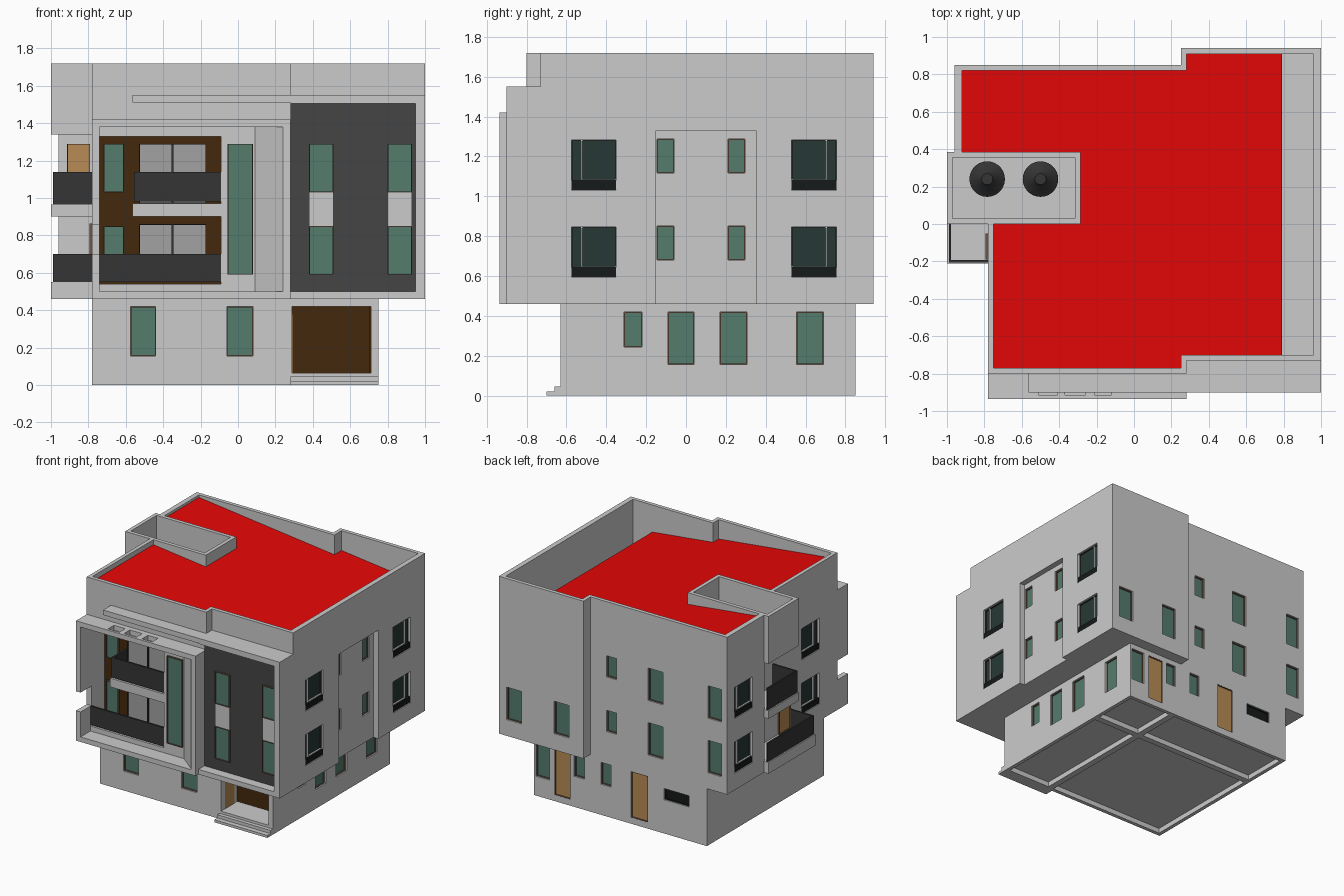
import bpy, bmesh, math

if "Cube" in bpy.data.objects:
    bpy.data.objects.remove(bpy.data.objects["Cube"])

COL = {
    "red": (0.80, 0.002, 0.002), "brown": (0.06, 0.022, 0.004), "tan": (0.48, 0.26, 0.09),
    "dark": (0.035, 0.035, 0.035), "panel": (0.06, 0.06, 0.06), "green": (0.09, 0.20, 0.155),
    "black_glass": (0.02, 0.04, 0.036), "frame": (0.16, 0.09, 0.06), "pane": (0.36, 0.36, 0.36),
    "black": (0.008, 0.010, 0.010),
}
MATS = {}
for key, c in COL.items():
    MATS[key] = bpy.data.materials.new(key)
    MATS[key].diffuse_color = (*c, 1)


def finish(name, bm, col=None):
    bmesh.ops.recalc_face_normals(bm, faces=bm.faces)
    me = bpy.data.meshes.new(name)
    bm.to_mesh(me)
    bm.free()
    ob = bpy.data.objects.new(name, me)
    bpy.context.collection.objects.link(ob)
    if col:
        me.materials.append(MATS[col])
    return ob


def add_prism(bm, pts, z0, z1):
    f = bm.faces.new([bm.verts.new((x, y, z0)) for x, y in pts])
    r = bmesh.ops.extrude_face_region(bm, geom=[f])
    vs = [v for v in r["geom"] if isinstance(v, bmesh.types.BMVert)]
    bmesh.ops.translate(bm, verts=vs, vec=(0, 0, z1 - z0))


def rect(x0, x1, y0, y1):
    return [(x0, y0), (x1, y0), (x1, y1), (x0, y1)]


def prisms(name, items, col=None):
    bm = bmesh.new()
    for pts, z0, z1 in items:
        add_prism(bm, pts, z0, z1)
    return finish(name, bm, col)


def B(x0, x1, y0, y1, z0, z1):
    return (rect(x0, x1, y0, y1), z0, z1)


def cut(ob, items):
    # each cutter group is subtracted, then removed
    cutter = prisms("cutter", items)
    cutter.hide_render = True
    m = ob.modifiers.new("cut", "BOOLEAN")
    m.operation, m.object, m.solver = "DIFFERENCE", cutter, "EXACT"
    m.use_self = True
    bpy.context.view_layer.objects.active = ob
    bpy.ops.object.modifier_apply(modifier="cut")
    bpy.data.objects.remove(cutter)


def on_wall(axis, sign, pos, u0, u1, z0, z1, d0, d1):
    """Box on a wall; d is distance outward from the wall plane."""
    a, b = sorted((pos + sign * d0, pos + sign * d1))
    return B(a, b, u0, u1, z0, z1) if axis == "x" else B(u0, u1, a, b, z0, z1)


def window(holes, axis, sign, pos, u0, u1, z0, z1, glass="green", frame="frame", d=-0.025, kind="window"):
    if holes is not None:
        holes.append(on_wall(axis, sign, pos, u0, u1, z0, z1, d, 0.02))
    w = 0.005
    def part(a, b, c, e, t):
        return on_wall(axis, sign, pos, a, b, c, e, d - 0.002, d + t)
    prisms(kind + "_frame", [part(u0, u0 + w, z0, z1, .014), part(u1 - w, u1, z0, z1, .014),
                             part(u0 + w, u1 - w, z0, z0 + w, .014), part(u0 + w, u1 - w, z1 - w, z1, .014)], frame)
    prisms(kind + "_pane", [part(u0 + w, u1 - w, z0 + w, z1 - w, .005)], glass)


def dark_window(holes, sign, pos, u0, u1, z0, flip):
    z1 = z0 + 0.25
    window(holes, "x", sign, pos, u0, u1, z0, z1, "black_glass", "dark", -0.03)
    m = u1 - 0.052 if flip else u0 + 0.052
    a, b = (u0, m) if flip else (m, u1)
    prisms("window_mullion", [on_wall("x", sign, pos, m - .004, m + .004, z0 + .05, z1, -.03, -.012),
                              on_wall("x", sign, pos, a, b, z0 + .05, z0 + .056, -.03, -.012)])
    prisms("window_guard", [on_wall("x", sign, pos, u0, u1, z0 + .003, z0 + .048, -.03, -.004)], "black")


FLOORS = (0.595, 1.032)
low, up = [], []

# windows, vent and doors of the ground floor
for u in ((-.575, -.44), (-.06, .08)):
    window(low, "y", -1, -.63, *u, .155, .42)
for u0, u1, z0 in ((-.31, -.22, .245), (-.09, .04, .155), (.17, .305, .155), (.555, .69, .155)):
    window(low, "x", 1, .75, u0, u1, z0, .42)
for u0, u1, z0 in ((.615, .735, .155), (.305, .395, .245), (.07, .16, .245)):
    window(low, "y", 1, .85, u0, u1, z0, .42)
window(low, "y", 1, .85, -.62, -.40, .27, .36, "black", "black", kind="vent")
for u in ((.43, .57), (-.26, -.11)):
    window(low, "y", 1, .85, *u, .05, .42, "tan", "frame", -.015, "back_door")

# windows of the upper floors
for z in FLOORS:
    for s in (1, -1):
        dark_window(up, s, s if s > 0 else -.78, -.575, -.35, z, False)
        dark_window(up, s, s if s > 0 else -.96, .53, .755, z, True)
    for u in ((-.145, -.06), (.21, .295)):
        window(up, "x", 1, .955, *u, z + .085, z + .255)
    for u in ((-.91, -.79), (-.39, -.26)):
        window(up, "y", 1, .85, *u, z - .005, z + .255)
    window(up, "y", 1, .85, .02, .11, z + .085, z + .255)
for u in ((.38, .51), (.80, .93)):
    window(up, "y", 1, .94, *u, .59, .85)

# ground floor with porch and hollow underside
ground = prisms("ground_floor", [B(-.78, .75, -.63, .85, 0, .465)])
pits = [B(x0, x1, y0, y1, -.05, .04) for x0, x1 in ((-.75, .29), (.34, .72))
        for y0, y1 in ((-.60, .40), (.45, .82))]
cut(ground, low)
cut(ground, pits + [B(.29, .71, -.75, -.42, .065, .42)])
prisms("porch_lining", [B(.29, .71, -.425, -.418, .065, .42), B(.703, .712, -.62, -.42, .065, .42)], "brown")
prisms("entrance_door", [B(.285, .293, -.58, -.46, .065, .38)], "tan")
prisms("entrance_steps", [B(.28, .75, -.70, -.62, 0, .02), B(.28, .75, -.66, -.62, .02, .045)])

# upper body with deep roof well and recesses
upper = prisms("upper_floors", [([(-.78, -.80), (.28, -.80), (.28, -.73), (1, -.73), (1, .94), (.25, .94),
                                  (.25, .85), (-.96, .85), (-.96, .38), (-.78, .38)], .46, 1.72)])
inner = [(-.75, -.77), (.25, -.77), (.25, -.70), (.96, -.70), (.96, .91), (.28, .91),
         (.28, .82), (-.92, .82), (-.92, .383), (-.75, .383)]
BALC = B(-.74, -.09, -.92, -.62, .54, 1.33)
cut(upper, [(inner, 1.365, 1.9), BALC, B(.955, 1.1, -.15, .35, .40, 1.33)])
cut(upper, [B(-.85, -.70, .002, .38, 1.365, 1.9)])
cut(upper, up)

# red roof sheet sloping down to the right gutter, open at the tank enclosure
tank_gap = [(-.92, .383), (-.29, .383), (-.29, .002), (-.75, .002)]
roof = prisms("red_roof", [([(min(x, .79), y) for x, y in inner[:8]] + tank_gap, 0, .01)], "red")
for v in roof.data.vertices:
    v.co.z += 1.69 - (v.co.x + .92) * .115

# tank enclosure and tanks
tank_box = prisms("tank_enclosure", [B(-1, -.285, 0, .385, 1.34, 1.72)])
cut(tank_box, [B(-.97, -.315, .03, .355, 1.38, 1.9)])
prof = [(0, 1.38), (.095, 1.38), (.095, 1.42), (.09, 1.425), (.095, 1.43), (.095, 1.48), (.09, 1.485),
        (.095, 1.49), (.095, 1.52), (.04, 1.56), (.03, 1.58), (0, 1.58)]
for x in (-.785, -.50):
    bm = bmesh.new()
    vs = [bm.verts.new((r, 0, z)) for r, z in prof]
    es = [bm.edges.new(p) for p in zip(vs, vs[1:])]
    bmesh.ops.spin(bm, geom=vs + es, axis=(0, 0, 1), cent=(0, 0, 0), angle=math.tau, steps=28)
    bmesh.ops.remove_doubles(bm, verts=bm.verts, dist=1e-4)
    tank = finish("water_tank", bm, "dark")
    tank.location = (x, .24, 0)
    bpy.ops.object.select_all(action="DESELECT")
    tank.select_set(True)
    bpy.context.view_layer.objects.active = tank
    bpy.ops.object.shade_smooth_by_angle()

# right front bay with dark panel, and the canopy strip
bay = prisms("right_bay", [B(.28, 1, -.90, -.72, .46, 1.55)])
cut(bay, [B(.2, .95, -1, -.81, .50, 1.505)])
prisms("bay_panel", [B(.28, .95, -.825, -.808, .50, 1.505)], "panel")
for u in ((.38, .51), (.80, .93)):
    for z in (.59, 1.03):
        window(None, "y", -1, -.825, *u, z, z + .26, d=.001)
    prisms("bay_spandrel", [B(*u, -.835, -.82, .85, 1.03)])
prisms("canopy", [B(-.565, .29, -.90, -.79, 1.51, 1.55)])

# projecting front frame with splayed right reveal
frame = prisms("front_frame", [B(-.78, .28, -.935, -.79, .46, 1.42)])
cut(frame, [([(-.74, -1), (.24, -1), (.24, -.93), (.09, -.81), (-.74, -.81)], .50, 1.38)])
cut(frame, [B(-.74, -.09, -.88, -.70, .54, 1.33)])
cut(frame, [B(-.85, -.735, -1, -.80, .70, .855)])
cut(frame, [B(a, b, -.915, -.84, 1.30, 1.5) for a, b in ((-.51, -.41), (-.37, -.26), (-.21, -.12))])
window(None, "y", -1, -.81, -.055, .08, .59, 1.29, d=.001)

# front balconies
prisms("balcony_wall", [B(-.745, -.085, -.63, -.615, .54, 1.33)], "brown")
prisms("balcony_slab", [B(-.565, -.085, -.81, -.62, .90, .97)])
prisms("lower_railing", [B(-.74, -.09, -.81, -.795, .55, .70)], "dark")
prisms("upper_railing", [B(-.555, -.09, -.81, -.795, .98, 1.14),
                         B(-.555, -.54, -.795, -.63, .98, 1.14)], "dark")
for z0, z1 in ((.55, .86), (.97, 1.29)):
    for u in ((-.53, -.35), (-.35, -.17)):
        window(None, "y", -1, -.63, *u, z0, z1, "pane", "dark", .001, "balcony_door")
for z0, z1 in ((.59, .85), (1.03, 1.29)):
    window(None, "y", -1, -.63, -.72, -.61, z0, z1, d=.001)

# side balconies on the left
for y0, z0, z1, top in ((-.21, .46, .55, .70), (0, .90, .965, 1.14)):
    prisms("side_balcony_slab", [B(-1, -.77, y0, .385, z0, z1)])
    prisms("side_balcony_railing", [B(-.99, -.978, y0 + .005, .38, z1, top),
                                    B(-.978, -.78, y0 + .005, y0 + .017, z1, top)], "dark")
window(None, "y", -1, .38, -.915, -.79, .965, 1.29, "tan", "frame", .001, "side_door")
window(None, "x", -1, -.78, -.19, -.05, .55, .865, "tan", "frame", .001, "side_door")

for m in bpy.data.materials:
    if m.users and not m.is_grease_pencil:
        m.use_nodes = True
        m.node_tree.nodes["Principled BSDF"].inputs["Base Color"].default_value = m.diffuse_color
